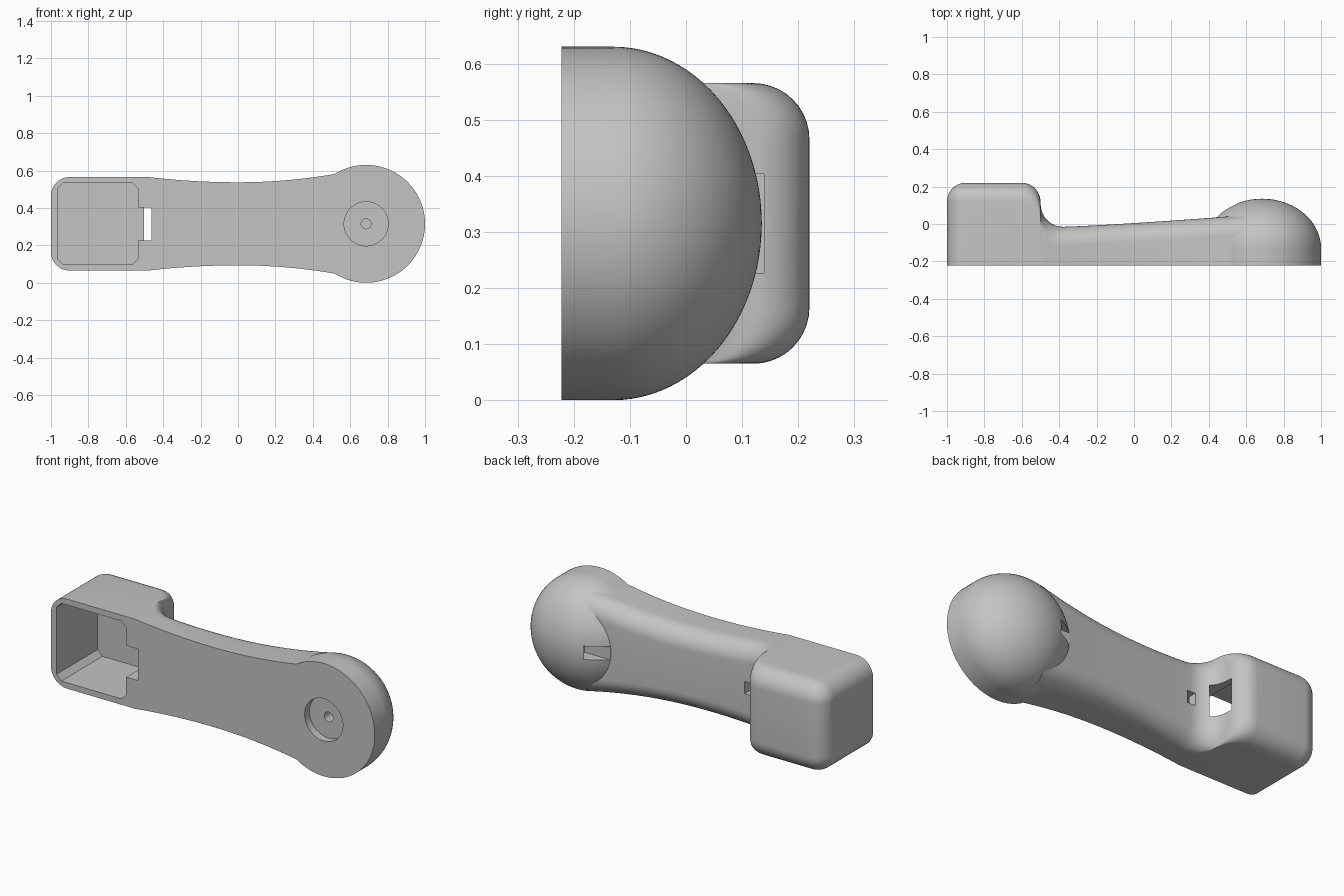
import bpy, bmesh
from math import sin, cos, pi, sqrt

cube = bpy.data.objects.get("Cube")
if cube:
    bpy.data.objects.remove(cube, do_unlink=True)

FRONT, MID_Z, ROUND = -0.222, 0.315, 0.1
DOME_X, DOME_R, DOME_DEPTH = 0.685, 0.315, 0.265

grey = bpy.data.materials.new("plain grey")
grey.use_nodes = True
grey.diffuse_color = (0.55, 0.55, 0.55, 1)
grey.node_tree.nodes["Principled BSDF"].inputs["Base Color"].default_value = grey.diffuse_color


def loft(name, rings):
    """Bridge equal closed rings of points and cap both ends."""
    bm = bmesh.new()
    rows = [[bm.verts.new(p) for p in ring] for ring in rings]
    n = len(rows[0])
    for a, b in zip(rows, rows[1:]):
        for i in range(n):
            bm.faces.new((a[i], a[(i + 1) % n], b[(i + 1) % n], b[i]))
    bm.faces.new(rows[0])
    bm.faces.new(rows[-1])
    bmesh.ops.recalc_face_normals(bm, faces=bm.faces[:])
    mesh = bpy.data.meshes.new(name)
    bm.to_mesh(mesh)
    bm.free()
    mesh.materials.append(grey)
    obj = bpy.data.objects.new(name, mesh)
    bpy.context.scene.collection.objects.link(obj)
    return obj


def disc(name, profile, segments):
    """Round part about a y axis through the dome centre, from (radius, y) pairs."""
    return loft(name, [[(DOME_X + r * cos(2 * pi * i / segments), y,
                         MID_Z + r * sin(2 * pi * i / segments))
                        for i in range(segments)] for r, y in profile])


def block(name, x0, x1, y0, y1, half_z, chamfer=0.0):
    """Block centred on the middle height, with cut corners seen from the front."""
    c, h = chamfer, half_z
    outline = [(x0, -h), (x1, -h), (x1, h), (x0, h)]
    if c:
        outline = [(x0 + c, -h), (x1 - c, -h), (x1, c - h), (x1, h - c),
                   (x1 - c, h), (x0 + c, h), (x0, h - c), (x0, c - h)]
    return loft(name, [[(x, y, MID_Z + z) for x, z in outline] for y in (y0, y1)])


def boolean(target, other, operation):
    mod = target.modifiers.new(other.name, 'BOOLEAN')
    mod.operation, mod.object, mod.solver = operation, other, 'EXACT'
    bpy.context.view_layer.objects.active = target
    bpy.ops.object.modifier_apply(modifier=mod.name)
    bpy.data.objects.remove(other, do_unlink=True)


def half_width(x):
    return min(0.25, 0.222 + 0.122 * x * x) if x < 0 else 0.222 + 0.165 * x * x


def section(x, width, back, r):
    """Flat-fronted cross-section with rounded back edges."""
    arc = [(width - r + r * cos(a), back - r + r * sin(a))
           for a in (pi / 2 * i / 10 for i in range(11))]
    side = [(width, FRONT)] + arc
    return ([(x, y, MID_Z + w) for w, y in side]
            + [(x, y, MID_Z - w) for w, y in reversed(side)])


# Handle: rounded end block, concave neck, then a slowly rising grip
angles = [pi / 2 * i / 12 for i in range(13)]
rings = []
for a in angles:
    r = max(ROUND * sin(a), 0.003)
    rings.append(section(-0.9 - ROUND * cos(a), 0.15 + r, 0.12 + r, r))
for a in angles:
    x = -0.6 + ROUND * sin(a)
    rings.append(section(x, half_width(x), 0.12 + ROUND * cos(a), ROUND))
for a in angles:
    x = -0.379 - 0.12 * cos(a)
    rings.append(section(x, half_width(x), 0.105 - 0.12 * sin(a), ROUND))
for i in range(1, 33):
    t = i / 32
    x = -0.379 + 0.979 * t
    rings.append(section(x, half_width(x), -0.015 + 0.062 * t ** 1.2, ROUND))
body = loft("handset_body", rings)

# Domed end
dome_profile = [(DOME_R, FRONT)]
for i in range(24):
    a = pi / 2 * i / 24
    dome_profile.append((DOME_R * cos(a), -0.13 + DOME_DEPTH * sin(a)))
dome_profile.append((0.004, -0.13 + DOME_DEPTH))
boolean(body, disc("dome", dome_profile, 96), 'UNION')

# Hollow of the end block and its side notch
boolean(body, block("pocket", -0.965, -0.535, -0.4, 0.14, 0.217, 0.03), 'DIFFERENCE')
boolean(body, block("notch", -0.6, -0.462, -0.4, 0.139, 0.088), 'DIFFERENCE')

# Cable passage beside the notch and cable slot in the dome
boolean(body, block("cable_passage", -0.48, -0.35, -0.11, -0.06, 0.035), 'DIFFERENCE')
boolean(body, block("cable_exit", -0.4, -0.351, -0.1, 0.05, 0.034), 'DIFFERENCE')
boolean(body, block("cable_slot", 0.38, 0.6, 0.037, 0.11, 0.037), 'DIFFERENCE')

# Round recess with a small pilot hole
boolean(body, disc("recess", [(0.118, -0.4), (0.118, -0.18)], 48), 'DIFFERENCE')
boolean(body, disc("pilot_hole", [(0.027, -0.4), (0.027, 0.06)], 24), 'DIFFERENCE')

# Smooth curves, crisp edges
for o in bpy.context.selected_objects:
    o.select_set(False)
body.select_set(True)
bpy.context.view_layer.objects.active = body
bpy.ops.object.shade_smooth_by_angle(angle=0.5)
